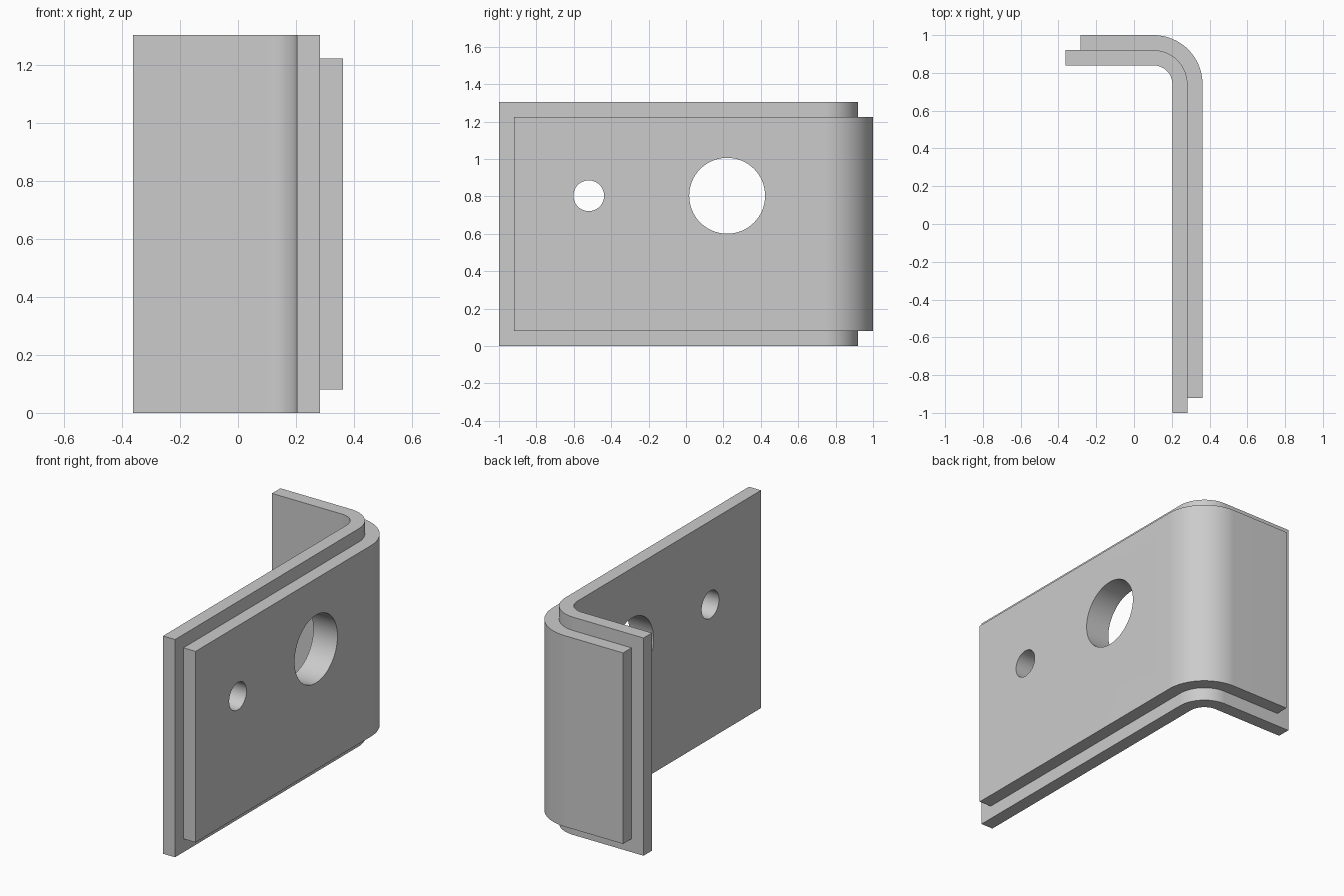
import bpy, bmesh, math

cube = bpy.data.objects.get("Cube")
if cube:
    bpy.data.objects.remove(cube, do_unlink=True)

steel = bpy.data.materials.new("grey_steel")
steel.use_nodes = True
steel.diffuse_color = (0.6, 0.6, 0.6, 1)
steel.node_tree.nodes["Principled BSDF"].inputs["Base Color"].default_value = (0.6, 0.6, 0.6, 1)

THICK = 0.08
BEND = (0.103, 0.74)          # shared centre of the bend
HOLES = [(-0.52, 0.803, 0.082), (0.22, 0.803, 0.203)]   # y, z, radius


def arc(radius, steps=24):
    angles = [math.pi / 2 * i / steps for i in range(steps + 1)]
    return [(BEND[0] + radius * math.cos(a), BEND[1] + radius * math.sin(a)) for a in angles]


def cutter(y, z, radius):
    bpy.ops.mesh.primitive_cylinder_add(vertices=64, radius=radius, depth=1,
                                        location=(0.28, y, z), rotation=(0, math.pi / 2, 0))
    obj = bpy.context.object
    obj.name = "hole_cutter"
    obj.hide_render = True
    return obj


def bent_plate(name, radius, front_y, flange_x, z0, z1):
    """L-shaped sheet: long side, rounded bend and short back flange."""
    inner, outer = arc(radius), arc(radius + THICK)
    outline = ([(outer[0][0], front_y)] + outer + [(flange_x, outer[-1][1]),
               (flange_x, inner[-1][1])] + inner[::-1] + [(inner[0][0], front_y)])
    bm = bmesh.new()
    face = bm.faces.new([bm.verts.new((x, y, z0)) for x, y in outline])
    top = bmesh.ops.extrude_face_region(bm, geom=[face])["geom"]
    bmesh.ops.translate(bm, vec=(0, 0, z1 - z0),
                        verts=[v for v in top if isinstance(v, bmesh.types.BMVert)])
    bmesh.ops.recalc_face_normals(bm, faces=bm.faces)
    mesh = bpy.data.meshes.new(name)
    bm.to_mesh(mesh)
    bm.free()
    mesh.materials.append(steel)
    obj = bpy.data.objects.new(name, mesh)
    bpy.context.collection.objects.link(obj)

    # Drill the holes through the long side
    for hole in HOLES:
        cut = cutter(*hole)
        bpy.ops.object.select_all(action='DESELECT')
        bpy.context.view_layer.objects.active = obj
        obj.select_set(True)
        mod = obj.modifiers.new("hole", 'BOOLEAN')
        mod.operation, mod.solver, mod.object = 'DIFFERENCE', 'EXACT', cut
        bpy.ops.object.modifier_apply(modifier=mod.name)
        bpy.data.objects.remove(cut, do_unlink=True)
    bpy.ops.object.shade_smooth_by_angle(angle=math.radians(30))
    return obj


# Larger sheet inside the bend, smaller sheet wrapped outside it
bent_plate("inner_plate", 0.10, -1.0, -0.363, 0.0, 1.304)
bent_plate("outer_plate", 0.18, -0.92, -0.283, 0.08, 1.224)
